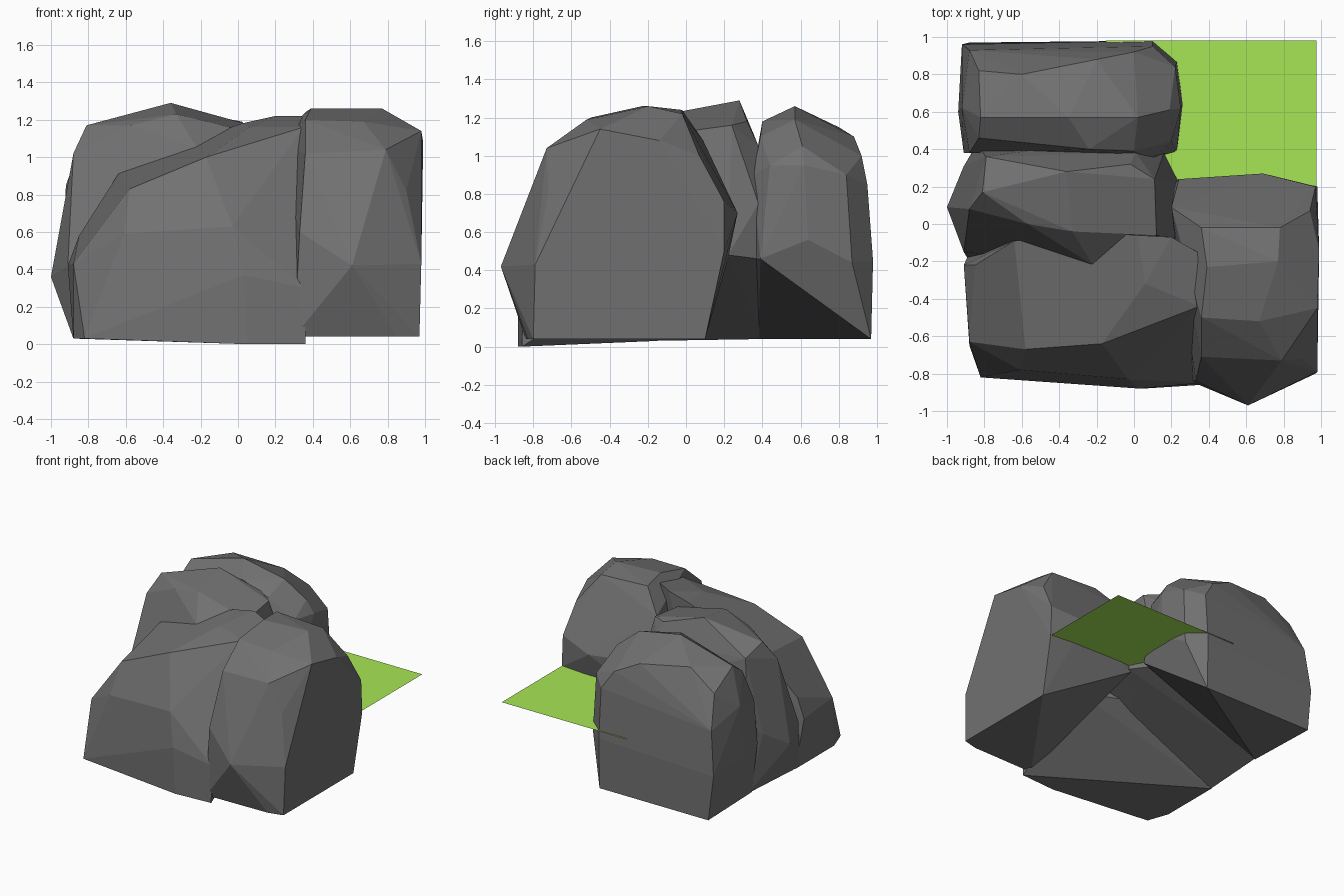
import bpy, bmesh, math


def material(name, colour):
    m = bpy.data.materials.new(name)
    m.diffuse_color = (*colour, 1.0)
    return m


GREY = material("dark grey stone", (0.165, 0.165, 0.168))
GREEN = material("grass green", (0.38, 0.79, 0.09))


def finish(bm, name, mat):
    me = bpy.data.meshes.new(name)
    bm.to_mesh(me)
    bm.free()
    me.materials.append(mat)
    ob = bpy.data.objects.new(name, me)
    bpy.context.collection.objects.link(ob)
    return ob


def boulder(name, corners):
    """Faceted stone wrapped tightly around a few corner points."""
    bm = bmesh.new()
    for c in corners:
        bm.verts.new(c)
    bmesh.ops.convex_hull(bm, input=bm.verts[:])
    bmesh.ops.delete(bm, geom=[v for v in bm.verts if not v.link_faces], context='VERTS')
    bmesh.ops.dissolve_limit(bm, angle_limit=math.radians(4),
                             verts=bm.verts[:], edges=bm.edges[:])
    bmesh.ops.recalc_face_normals(bm, faces=bm.faces[:])
    return finish(bm, name, GREY)


# Front left boulder: broad face sloping up to the middle, underside rising inwards
boulder("front_left_boulder", [
    (-.88, -.65, .03), (-.82, -.82, .03), (.05, -.88, 0), (.36, -.86, 0),
    (.36, -.2, .42), (-.88, -.15, .03), (0, -.05, .42),
    (-.91, -.22, .42), (-.88, -.63, .43), (-.69, -.81, .27), (.03, -.88, .37),
    (.36, -.85, .3), (-.61, -.78, .59), (-.03, -.83, .63), (-.58, -.67, .83),
    (-.85, -.22, .58), (-.17, -.64, 1.0), (.35, -.44, 1.16), (-.64, -.09, .91),
    (.06, -.32, 1.16), (-.15, -.05, 1.12), (.02, -.06, 1.18),
    (.2, -.07, 1.22), (.34, -.15, 1.22)])

# Front right boulder: pointed front, steep right side, underside cut diagonally
boulder("front_right_boulder", [
    (.97, -.8, .04), (.85, -.83, .04), (.3, -.84, .04), (.97, .1, .04),
    (.61, -.97, .42), (.84, -.85, .45), (.34, -.85, .35), (.98, -.79, .43),
    (.98, -.49, .94), (.9, -.72, .82), (.79, -.73, 1.04), (.33, -.84, .6), (.36, -.71, 1.02),
    (.36, -.5, 1.2), (.67, -.52, 1.19), (.98, -.45, 1.14),
    (.39, -.23, 1.26), (.77, -.2, 1.26), (.36, -.02, 1.24), (.78, -.02, 1.22),
    (.99, -.14, 1.08), (.94, .07, 1.0), (.2, .09, 1.08),
    (.97, .2, .76), (.98, .2, .5), (.69, .27, .7), (.24, .24, .75),
    (.22, .22, .46)])

# Middle boulder: highest peak, pointed on the left, underside rising to the right
boulder("middle_boulder", [
    (-.88, -.2, .03), (-.85, .41, .04), (-.2, -.25, .3),
    (-1, .09, .36), (-.89, -.16, .2), (-.91, -.15, .42), (-.91, .31, .5), (-.84, .42, .6),
    (-.88, .08, 1.02), (-.81, .17, 1.17), (-.79, .36, 1.1),
    (-.36, .28, 1.29), (-.33, -.04, 1.23), (-.22, -.22, 1.05), (-.57, 0, 1.17),
    (-.02, .32, 1.18), (.01, .38, 1.05), (.16, .38, .75), (.24, .22, .48), (.16, .38, .46),
    (.24, -.08, .5), (.12, -.06, 1.12), (.11, .24, 1.16), (-.43, .41, .95)])

# Back boulder: rounded block, underside cut diagonally
boulder("back_boulder", [
    (-.88, .97, .04), (.1, .97, .04), (-.86, .38, .04),
    (-.94, .6, .45), (-.92, .96, .4), (-.91, .38, .45), (.1, .98, .45),
    (.23, .87, .44), (.26, .64, .56), (.23, .39, .46), (.1, .35, .46),
    (.25, .62, .95), (.22, .84, .9), (.2, .44, .95), (.1, .35, .9),
    (.1, .95, .85), (0, .39, 1.1), (-.24, .4, 1.18), (-.83, .46, 1.05),
    (-.82, .57, 1.13), (-.35, .57, 1.26), (.02, .57, 1.19), (.19, .61, 1.05),
    (-.6, .8, 1.15), (-.2, .88, 1.1), (0, .92, 1.0), (-.83, .82, 1.0),
    (-.92, .62, .85), (-.88, .93, .75), (-.88, .38, .8)])

# Grass patch: flat sheet wedged between the stones
bm = bmesh.new()
bm.faces.new([bm.verts.new((x, y, .51)) for x, y in
              ((-.15, -.15), (.975, -.15), (.975, .98), (-.15, .98))])
finish(bm, "grass_patch", GREEN)
